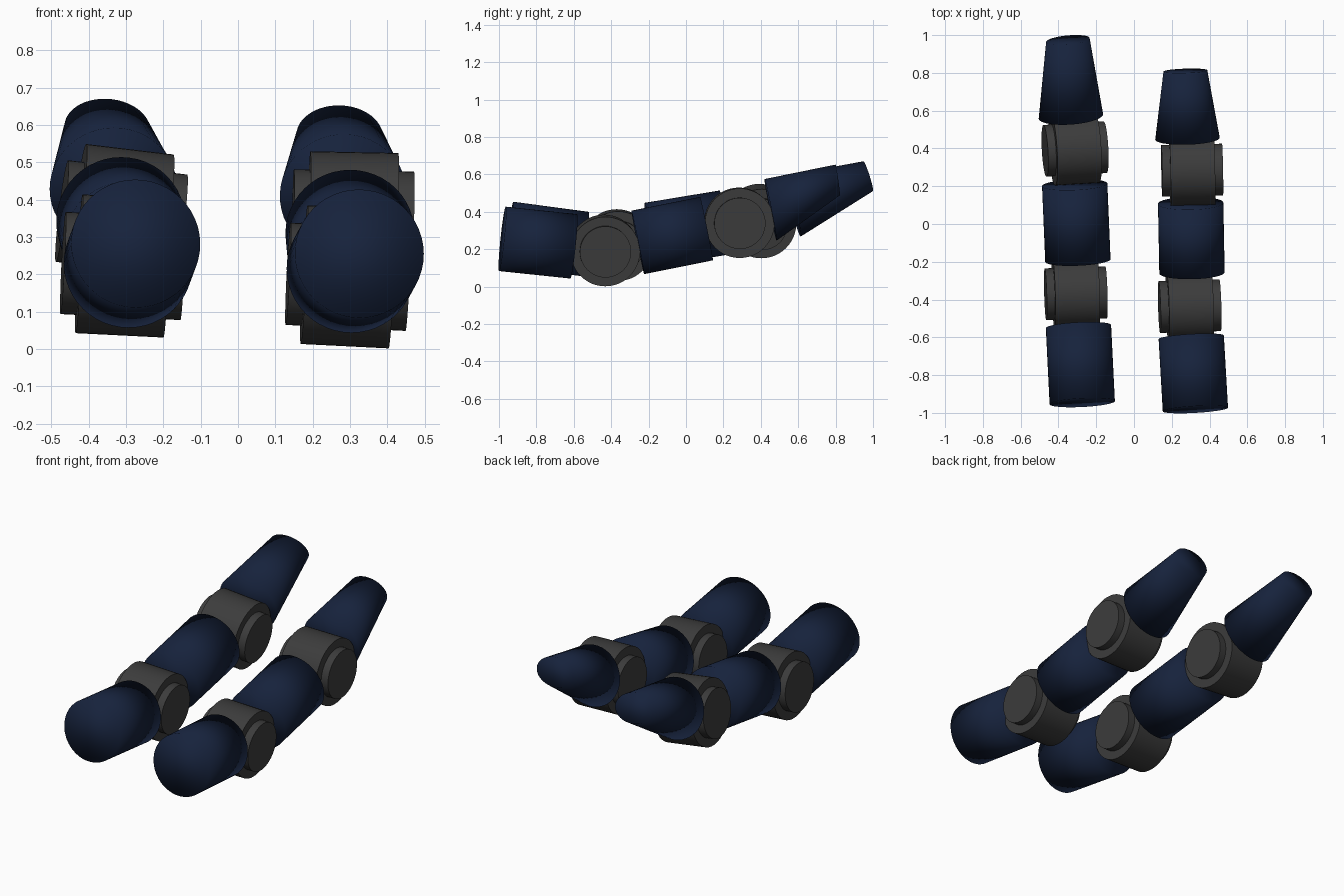
import bpy, bmesh, math
from mathutils import Vector, Matrix

if "Cube" in bpy.data.objects:
    bpy.data.objects.remove(bpy.data.objects["Cube"])

SIDES = 48


def material(name, colour):
    m = bpy.data.materials.new(name)
    m.diffuse_color = (*colour, 1)
    m.use_nodes = True
    m.node_tree.nodes["Principled BSDF"].inputs["Base Color"].default_value = m.diffuse_color
    return m


navy = material("navy", (0.008, 0.016, 0.045))
grey = material("dark_grey", (0.045, 0.045, 0.045))


def loft(name, rings, mat, up_hint=(0, 0, 1), sharp=False):
    """Skin a closed body through rings of (centre, normal, rx, rz, roll)."""
    bm = bmesh.new()
    loops = []
    for c, n, rx, rz, roll in rings:
        n = Vector(n).normalized()
        right = n.cross(Vector(up_hint)).normalized()
        up = right.cross(n)
        rot = Matrix.Rotation(math.radians(roll), 3, n)
        right, up = rot @ right, rot @ up
        loop = []
        for i in range(SIDES):
            a = 2 * math.pi * i / SIDES
            loop.append(bm.verts.new(Vector(c) + right * rx * math.cos(a) + up * rz * math.sin(a)))
        loops.append(loop)
    for a, b in zip(loops, loops[1:]):
        for i in range(SIDES):
            j = (i + 1) % SIDES
            bm.faces.new((a[i], a[j], b[j], b[i]))
    bm.faces.new(loops[0])
    bm.faces.new(loops[-1])
    bmesh.ops.recalc_face_normals(bm, faces=bm.faces)
    me = bpy.data.meshes.new(name)
    bm.to_mesh(me)
    bm.free()
    ob = bpy.data.objects.new(name, me)
    bpy.context.collection.objects.link(ob)
    me.materials.append(mat)
    for o in bpy.context.selected_objects:
        o.select_set(False)
    ob.select_set(True)
    bpy.context.view_layer.objects.active = ob
    if sharp:
        bpy.ops.object.shade_smooth_by_angle(angle=math.radians(35))
    else:
        bpy.ops.object.shade_smooth()
    return ob


def segment(name, a, b, r=0.173):
    """Straight round finger segment."""
    n = Vector(b) - Vector(a)
    loft(name, [(a, n, r, r, 0), (b, n, r, r, 0)], navy)


def fingertip(name, base, end, base_tilt, end_tilt, yaw, roll):
    """Tapered tip: round base, smaller oval end lifted towards the top."""
    def normal(t):
        t = math.radians(t)
        return (yaw, math.cos(t), math.sin(t))
    loft(name, [(base, normal(base_tilt), 0.171, 0.168, roll),
                (end, normal(end_tilt), 0.116, 0.083, roll)], navy)


def knuckle(name, c, axis):
    """Hinge drum across the finger with a narrower cap on each side."""
    d = Vector(axis).normalized()
    steps = [(-0.161, 0.137), (-0.118, 0.137), (-0.118, 0.186),
             (0.118, 0.186), (0.118, 0.137), (0.161, 0.137)]
    loft(name, [(Vector(c) + d * t, d, r, r, 0) for t, r in steps], grey, sharp=True)


# Left finger
segment("left_lower_segment", (-0.274, -0.946, 0.282), (-0.294, -0.543, 0.228))
knuckle("left_lower_joint", (-0.308, -0.367, 0.222), (1, 0.03, -0.05))
segment("left_middle_segment", (-0.297, -0.193, 0.277), (-0.314, 0.208, 0.343))
knuckle("left_upper_joint", (-0.312, 0.397, 0.350), (1, 0.06, -0.12))
fingertip("left_tip", (-0.334, 0.570, 0.430), (-0.350, 0.974, 0.590), 15, 17, -0.07, 7)

# Right finger
segment("right_lower_segment", (0.325, -0.982, 0.255), (0.303, -0.600, 0.215))
knuckle("right_lower_joint", (0.295, -0.435, 0.193), (1, 0.03, -0.05))
segment("right_middle_segment", (0.307, -0.258, 0.236), (0.300, 0.110, 0.310))
knuckle("right_upper_joint", (0.308, 0.285, 0.341), (1, 0.02, -0.02))
fingertip("right_tip", (0.283, 0.452, 0.410), (0.272, 0.811, 0.570), 11, 8, -0.03, 2)
